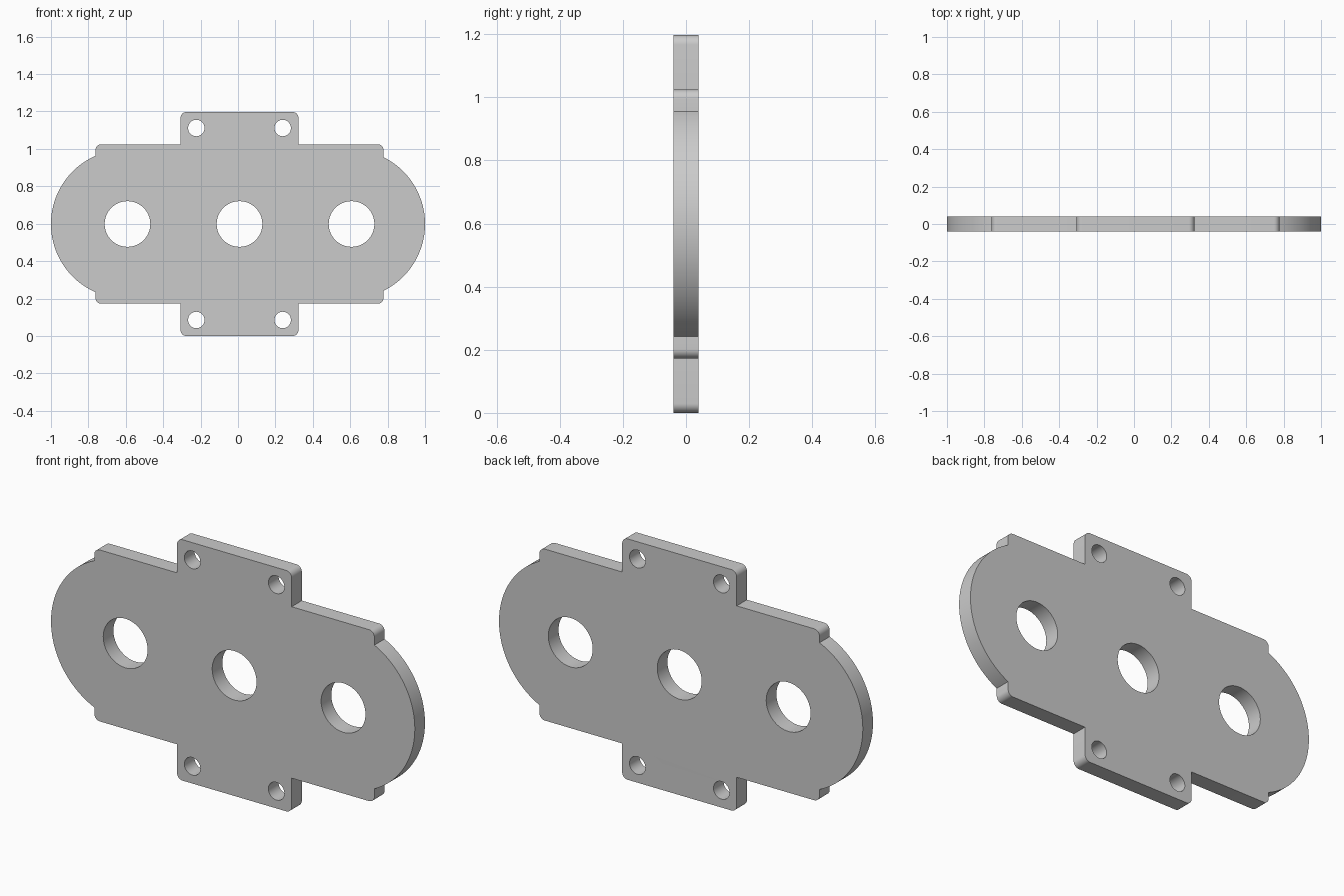
import bpy, bmesh
from math import pi, sin, cos, acos

if "Cube" in bpy.data.objects:
    bpy.data.objects.remove(bpy.data.objects["Cube"])

ZC = 0.5985            # mid height of the plate
OX = 0.008             # tab, shoulders and holes sit slightly off the end arcs
TAB_W, TAB_H = 0.315, 0.5985
SH_W, SH_H = 0.77, 0.426
END_X, END_R = 0.602, 0.398
FILLET, HALF_T = 0.03, 0.04


def arc(cx, cy, r, a0, a1, n):
    return [(cx + r * cos(a0 + (a1 - a0) * i / n),
             cy + r * sin(a0 + (a1 - a0) * i / n)) for i in range(n + 1)]


def corner(x, y):
    """Rounded outer corner, from its top edge to its side edge."""
    return arc(x - FILLET, y - FILLET, FILLET, pi / 2, 0, 8)


def quadrant(off):
    """Upper right quarter outline: tab, shoulder, round end."""
    tab, sh = TAB_W + off, SH_W + off
    start = acos((sh - END_X) / END_R)
    return (corner(tab, TAB_H) + [(tab, SH_H)] + corner(sh, SH_H)
            + arc(END_X, 0, END_R, start, 0, 32))


def half(off):
    q = quadrant(off)
    return q + [(x, -y) for x, y in reversed(q[:-1])]


right = half(OX)
left = [(-x, y) for x, y in reversed(half(-OX))]

# Outline, three large holes and four bolt holes
loops = [right + left]
loops += [arc(OX + x, 0, 0.122, 0, 2 * pi, 64)[:-1] for x in (-0.599, 0, 0.599)]
loops += [arc(OX + sx * 0.231, sz * 0.513, 0.044, 0, 2 * pi, 40)[:-1]
          for sx in (-1, 1) for sz in (-1, 1)]

curve = bpy.data.curves.new("plate_profile", 'CURVE')
curve.dimensions = '2D'
curve.fill_mode = 'BOTH'
curve.extrude = HALF_T
for pts in loops:
    sp = curve.splines.new('POLY')
    sp.points.add(len(pts) - 1)
    for p, (x, y) in zip(sp.points, pts):
        p.co = (x, y, 0, 1)
    sp.use_cyclic_u = True

# Mounting plate: stand the filled profile upright
plate = bpy.data.objects.new("mounting_plate", curve)
bpy.context.collection.objects.link(plate)
plate.location.z = ZC
plate.rotation_euler.x = pi / 2
bpy.context.view_layer.objects.active = plate
plate.select_set(True)
bpy.ops.object.convert(target='MESH')
plate = bpy.context.object

# Weld the caps to the walls
bm = bmesh.new()
bm.from_mesh(plate.data)
bmesh.ops.remove_doubles(bm, verts=bm.verts, dist=1e-5)
bmesh.ops.recalc_face_normals(bm, faces=bm.faces)
bm.to_mesh(plate.data)
bm.free()
bpy.ops.object.transform_apply(location=True, rotation=True, scale=True)
bpy.ops.object.shade_smooth_by_angle(angle=pi / 6)
